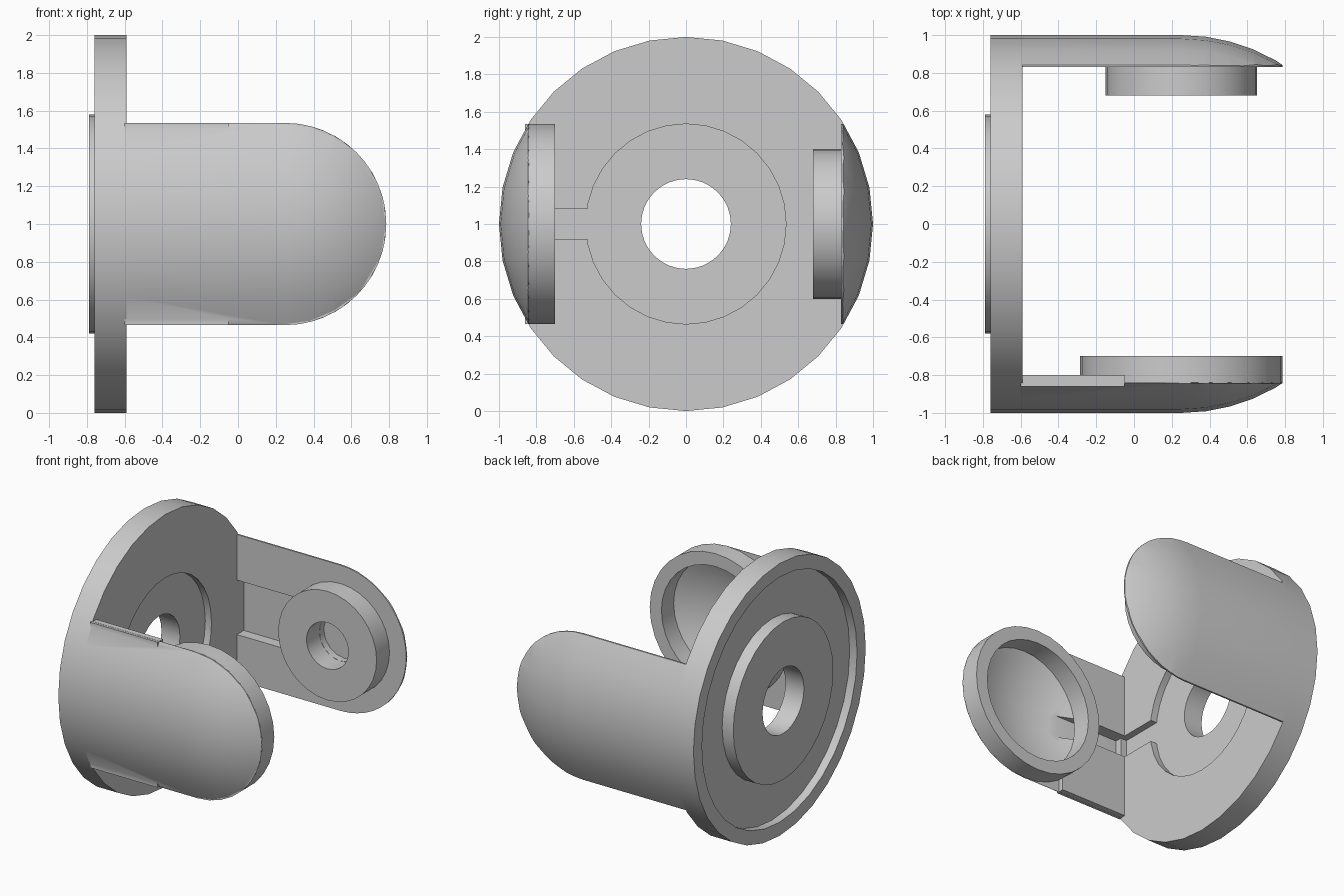
import bpy, bmesh, math
from mathutils import Vector

cube = bpy.data.objects.get("Cube")
if cube:
    bpy.data.objects.remove(cube, do_unlink=True)

grey = bpy.data.materials.new("light_grey")
grey.use_nodes = True
GREY = (0.6, 0.6, 0.6, 1)
grey.diffuse_color = GREY
grey.node_tree.nodes["Principled BSDF"].inputs["Base Color"].default_value = GREY

PIVOT_X, ARM_R = 0.25, 0.535
PLATE_IN, PLATE_OUT = -0.59, -0.76


def finish(name, bm):
    bmesh.ops.remove_doubles(bm, verts=bm.verts, dist=1e-5)
    bmesh.ops.recalc_face_normals(bm, faces=bm.faces)
    mesh = bpy.data.meshes.new(name)
    bm.to_mesh(mesh)
    bm.free()
    mesh.materials.append(grey)
    obj = bpy.data.objects.new(name, mesh)
    bpy.context.collection.objects.link(obj)
    return obj


def revolve(name, profile, axis, sides=32):
    """Turn a closed (position, radius) profile about the plate or pivot axis."""
    bm = bmesh.new()
    rings = []
    for i in range(sides):
        a = 2 * math.pi * i / sides
        c, s = math.cos(a), math.sin(a)
        if axis == "x":
            ring = [bm.verts.new((p, r * s, 1 + r * c)) for p, r in profile]
        else:
            ring = [bm.verts.new((PIVOT_X + r * s, p, 1 + r * c)) for p, r in profile]
        rings.append(ring)
    n = len(profile)
    for i in range(sides):
        a, b = rings[i], rings[(i + 1) % sides]
        for j in range(n):
            k = (j + 1) % n
            bm.faces.new((a[j], a[k], b[k], b[j]))
    return finish(name, bm)


def block(name, low, high):
    low, high = Vector(low), Vector(high)
    bm = bmesh.new()
    bmesh.ops.create_cube(bm, size=1)
    for v in bm.verts:
        v.co = (low + high) / 2 + v.co * (high - low)
    return finish(name, bm)


def combine(obj, tool, operation):
    """Apply a boolean and drop its tool."""
    mod = obj.modifiers.new("cut", "BOOLEAN")
    mod.operation, mod.object, mod.solver = operation, tool, "EXACT"
    bpy.context.view_layer.objects.active = obj
    bpy.ops.object.modifier_apply(modifier=mod.name)
    bpy.data.objects.remove(tool, do_unlink=True)


def arm(name, side, inner):
    """Round-ended arm trimmed to a domed outer shell."""
    bm = bmesh.new()
    outline = [(PLATE_IN - 0.01, 1 - ARM_R)]
    for i in range(25):
        a = math.pi * (i / 24 - 0.5)
        outline.append((PIVOT_X + ARM_R * math.cos(a), 1 + ARM_R * math.sin(a)))
    outline.append((PLATE_IN - 0.01, 1 + ARM_R))
    face = bm.faces.new([bm.verts.new((x, side * inner, z)) for x, z in outline])
    out = bmesh.ops.extrude_face_region(bm, geom=[face])["geom"]
    moved = [g for g in out if isinstance(g, bmesh.types.BMVert)]
    bmesh.ops.translate(bm, verts=moved, vec=(0, side * 0.4, 0))
    obj = finish(name, bm)
    dome = [(PIVOT_X + math.sin(t * math.pi / 24), math.cos(t * math.pi / 24))
            for t in range(12)]
    shell = revolve("shell", [(-0.9, 0), (-0.9, 1)] + dome + [(PIVOT_X + 1, 0)], "x")
    combine(obj, shell, "INTERSECT")
    return obj


# Round end plate: rim, raised centre, bore and inner recess
plate = revolve("end_plate", [
    (-0.64, 0.24), (-0.64, ARM_R), (PLATE_IN, ARM_R), (PLATE_IN, 1),
    (PLATE_OUT, 1), (PLATE_OUT, 0.9), (-0.70, 0.9), (-0.70, 0.58),
    (-0.79, 0.58), (-0.79, 0.24)], "x")
combine(plate, block("slot", (-0.64, -0.84, 0.92), (-0.5, -0.5, 1.08)), "DIFFERENCE")

# Front arm: thickened root, domed socket and cable groove
front_arm = arm("front_arm", -1, 0.84)
root = block("root", (PLATE_IN - 0.01, -0.86, 1.001 - ARM_R),
             (-0.05, -0.80, 0.999 + ARM_R))
combine(front_arm, root, "UNION")
bowl = [(-math.sqrt(0.95 ** 2 - r * r), r) for r in (0.44, 0.36, 0.27, 0.18, 0.09, 0)]
combine(front_arm, revolve("bowl", [(-0.6, 0), (-0.6, 0.44)] + bowl, "y"), "DIFFERENCE")
combine(front_arm, block("groove", (-0.7, -0.89, 0.92), (0, -0.7, 1.08)), "DIFFERENCE")

# Back arm: wide groove and blind pivot hole
back_arm = arm("back_arm", 1, 0.83)
combine(back_arm, block("groove", (-0.7, 0.7, 0.8), (-0.05, 0.91, 1.2)), "DIFFERENCE")
hole = revolve("hole", [(0.6, 0), (0.6, 0.17), (0.88, 0.17), (0.88, 0)], "y", 16)
combine(back_arm, hole, "DIFFERENCE")

# Pivot collars
front_collar = revolve("front_collar", [
    (-0.845, 0.44), (-0.845, ARM_R), (-0.70, ARM_R), (-0.70, 0.44)], "y")
back_collar = revolve("back_collar", [
    (0.835, 0.17), (0.835, 0.40), (0.68, 0.40), (0.68, 0.17)], "y")

# Smooth curved surfaces, crisp edges
bpy.ops.object.select_all(action="DESELECT")
for obj in (plate, front_arm, back_arm, front_collar, back_collar):
    obj.select_set(True)
    bpy.context.view_layer.objects.active = obj
bpy.ops.object.shade_smooth_by_angle(angle=math.radians(30))
